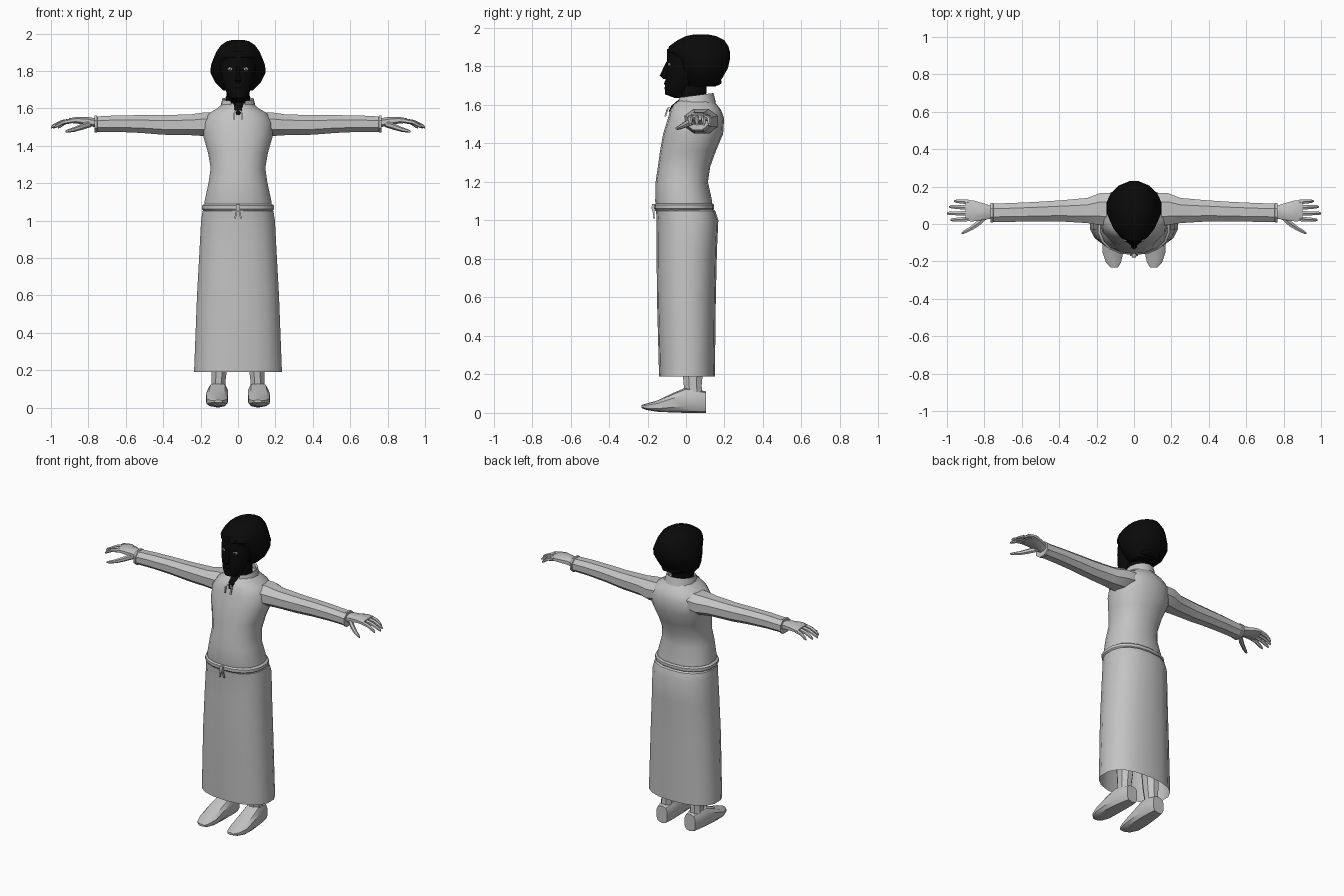
import bpy, bmesh, math
from mathutils import Vector


def material(name, v):
    m = bpy.data.materials.new(name)
    m.diffuse_color = (v, v, v, 1)
    return m


CLOTH = material("pale grey cloth", 0.55)
BLACK = material("black", 0.003)
WHITE = material("eye white", 0.6)


def finish(name, bm, mat, mirror=False, angle=32):
    bmesh.ops.recalc_face_normals(bm, faces=bm.faces)
    me = bpy.data.meshes.new(name)
    bm.to_mesh(me)
    bm.free()
    me.materials.append(mat)
    ob = bpy.data.objects.new(name, me)
    bpy.context.collection.objects.link(ob)
    bpy.ops.object.select_all(action='DESELECT')
    ob.select_set(True)
    bpy.context.view_layer.objects.active = ob
    bpy.ops.object.shade_smooth_by_angle(angle=math.radians(angle))
    if mirror:
        ob.modifiers.new("mirror", 'MIRROR').use_mirror_merge = False
    return ob


def loft(name, axis, rings, mat, n=16, power=2.0, caps=(True, True), mirror=False):
    """Skin rings (position, centre1, centre2, radius1, radius2) along an axis."""
    bm = bmesh.new()
    loops = []
    for p, c1, c2, r1, r2 in rings:
        loop = []
        for i in range(n):
            a = 2 * math.pi * (i + 0.5) / n
            c, s = math.cos(a), math.sin(a)
            u = c1 + r1 * math.copysign(abs(c) ** (2 / power), c)
            v = c2 + r2 * math.copysign(abs(s) ** (2 / power), s)
            co = {'x': (p, u, v), 'y': (u, p, v), 'z': (u, v, p)}[axis]
            loop.append(bm.verts.new(co))
        loops.append(loop)
    for a, b in zip(loops, loops[1:]):
        for i in range(n):
            j = (i + 1) % n
            bm.faces.new((a[i], a[j], b[j], b[i]))
    for use, loop in zip(caps, (loops[0], loops[-1])):
        if use:
            bm.faces.new(loop)
    return finish(name, bm, mat, mirror)


def cord(name, points, r, mat):
    """Thin square strand through a few points."""
    return loft(name, 'z', [(z, x, y, r, r) for x, y, z in points], mat, n=4)


# Skirt, hollow and open at the hem
loft("skirt", 'z', [
    (0.19, 0, 0.005, 0.238, 0.145), (0.60, 0, 0.002, 0.222, 0.153),
    (0.85, 0, 0.004, 0.208, 0.157), (1.00, 0, 0.008, 0.200, 0.160),
    (1.05, 0, -0.002, 0.192, 0.154), (1.065, 0, -0.008, 0.175, 0.14)],
    CLOTH, n=18, power=2.35, caps=(False, True))

# Blouse body, from hem to neckline
loft("blouse", 'z', [
    (1.075, 0, -0.01, 0.183, 0.146), (1.10, 0, -0.012, 0.182, 0.148),
    (1.20, 0, -0.022, 0.160, 0.136), (1.28, 0, -0.010, 0.148, 0.136),
    (1.36, 0, 0.010, 0.162, 0.145), (1.45, 0, 0.037, 0.188, 0.156),
    (1.53, 0, 0.052, 0.188, 0.146), (1.575, 0, 0.050, 0.155, 0.132),
    (1.60, 0, 0.047, 0.112, 0.115), (1.625, 0, 0.05, 0.082, 0.088)],
    CLOTH, n=18, power=2.25)

# Belt cord with hanging knot
loft("belt", 'z', [
    (1.052, 0, -0.01, 0.186, 0.148), (1.062, 0, -0.01, 0.196, 0.156),
    (1.080, 0, -0.01, 0.196, 0.156), (1.088, 0, -0.01, 0.184, 0.148)],
    CLOTH, n=18, power=2.3)
cord("belt_knot", [(0, -0.166, 1.05), (0, -0.170, 1.068), (0, -0.166, 1.085)], 0.014, CLOTH)
for s in (-1, 1):
    cord("belt_strand", [(s * 0.016, -0.166, 1.01), (s * 0.005, -0.170, 1.06)], 0.006, CLOTH)
    cord("neck_tie", [(s * 0.02, -0.108, 1.54), (s * 0.022, -0.098, 1.575),
                      (s * 0.008, -0.088, 1.59)], 0.006, CLOTH)

# Standing collar, open at the throat
bm = bmesh.new()
rows = []
for i in range(13):
    a = math.radians(-65 + 310 * i / 12)
    c, s = math.cos(a), math.sin(a)
    rows.append([bm.verts.new((r * c, 0.05 + r * 1.08 * s, z + 0.012 * s))
                 for r, z in ((0.098, 1.60), (0.086, 1.65), (0.076, 1.645), (0.076, 1.61))])
for a, b in zip(rows, rows[1:]):
    for k in range(3):
        bm.faces.new((a[k], b[k], b[k + 1], a[k + 1]))
finish("collar", bm, CLOTH)

# Sleeves and cuffs
loft("sleeve", 'x', [
    (0.10, 0.075, 1.522, 0.095, 0.060), (0.18, 0.080, 1.515, 0.092, 0.068),
    (0.25, 0.072, 1.512, 0.072, 0.060), (0.40, 0.070, 1.511, 0.060, 0.056),
    (0.52, 0.066, 1.516, 0.056, 0.051), (0.65, 0.062, 1.518, 0.054, 0.047),
    (0.765, 0.060, 1.515, 0.052, 0.044)], CLOTH, n=8, power=2.2, mirror=True)
loft("cuff", 'x', [
    (0.752, 0.060, 1.515, 0.053, 0.045), (0.755, 0.060, 1.515, 0.057, 0.049),
    (0.768, 0.060, 1.515, 0.057, 0.049)], CLOTH, n=8, power=2.2, mirror=True)

# Hands
loft("palm", 'x', [
    (0.75, 0.062, 1.520, 0.034, 0.026), (0.80, 0.066, 1.530, 0.046, 0.025),
    (0.86, 0.070, 1.537, 0.060, 0.019), (0.90, 0.072, 1.534, 0.060, 0.014)],
    CLOTH, n=8, power=2.4, mirror=True)
for y0, y1, tip in ((0.118, 0.122, 0.962), (0.088, 0.092, 0.988),
                    (0.057, 0.057, 1.0), (0.027, 0.022, 0.982)):
    mid = (0.885 + tip) / 2
    loft("finger", 'x', [
        (0.885, y0, 1.534, 0.014, 0.013), (mid, (y0 + y1) / 2, 1.526, 0.0125, 0.012),
        (tip - 0.012, y1, 1.506, 0.010, 0.010), (tip, y1, 1.498, 0.005, 0.006)],
        CLOTH, n=6, mirror=True)
loft("thumb", 'x', [
    (0.785, 0.045, 1.518, 0.018, 0.018), (0.83, 0.006, 1.503, 0.020, 0.017),
    (0.875, -0.025, 1.487, 0.014, 0.013), (0.91, -0.044, 1.479, 0.010, 0.009),
    (0.922, -0.050, 1.477, 0.005, 0.005)], CLOTH, n=6, mirror=True)

# Legs and pointed shoes
loft("leg", 'z', [
    (0.06, 0.107, 0.045, 0.040, 0.050), (0.14, 0.104, 0.035, 0.040, 0.050),
    (0.22, 0.100, 0.035, 0.046, 0.058), (0.45, 0.095, 0.03, 0.058, 0.068),
    (0.70, 0.090, 0.02, 0.070, 0.080)], CLOTH, n=8, mirror=True)
loft("shoe", 'y', [
    (0.105, 0.102, 0.056, 0.040, 0.056), (0.06, 0.104, 0.060, 0.050, 0.060),
    (0.00, 0.108, 0.066, 0.056, 0.066), (-0.07, 0.112, 0.052, 0.060, 0.050),
    (-0.15, 0.113, 0.035, 0.058, 0.029), (-0.205, 0.110, 0.032, 0.042, 0.017),
    (-0.232, 0.105, 0.033, 0.020, 0.007)], CLOTH, n=10, power=3.0, mirror=True)

# Neck filling the throat opening
loft("neck", 'z', [
    (1.565, 0, -0.01, 0.020, 0.085), (1.595, 0, 0.008, 0.050, 0.088),
    (1.63, 0, 0.034, 0.068, 0.072), (1.70, 0, 0.035, 0.062, 0.075)], BLACK, n=12)

# Face and nose
loft("face", 'z', [
    (1.635, 0, -0.020, 0.035, 0.035), (1.655, 0, -0.053, 0.048, 0.055),
    (1.685, 0, -0.045, 0.064, 0.066), (1.75, 0, -0.022, 0.086, 0.084),
    (1.82, 0, -0.005, 0.098, 0.093), (1.89, 0, 0.0, 0.090, 0.098)], BLACK, n=14)
loft("nose", 'z', [
    (1.735, 0, -0.105, 0.012, 0.012), (1.752, 0, -0.115, 0.018, 0.022),
    (1.775, 0, -0.108, 0.012, 0.018), (1.825, 0, -0.092, 0.007, 0.010)], BLACK, n=6)
loft("lips", 'z', [
    (1.698, 0, -0.100, 0.014, 0.008), (1.712, 0, -0.104, 0.024, 0.010),
    (1.728, 0, -0.100, 0.014, 0.008)], BLACK, n=6)
loft("eye", 'y', [
    (-0.080, 0.042, 1.81, 0.014, 0.009), (-0.092, 0.042, 1.81, 0.013, 0.008),
    (-0.094, 0.042, 1.81, 0.008, 0.005)], WHITE, n=8, mirror=True)
loft("pupil", 'y', [
    (-0.090, 0.042, 1.81, 0.005, 0.006), (-0.097, 0.042, 1.81, 0.004, 0.005)],
    BLACK, n=6, mirror=True)

# Hair: full cap and a nape roll
loft("hair", 'z', [
    (1.695, 0, 0.085, 0.080, 0.070), (1.735, 0, 0.090, 0.122, 0.098),
    (1.79, 0, 0.090, 0.150, 0.130), (1.83, 0, 0.085, 0.148, 0.145),
    (1.875, 0, 0.066, 0.130, 0.166), (1.905, 0, 0.066, 0.117, 0.157),
    (1.938, 0, 0.078, 0.092, 0.122), (1.958, 0, 0.078, 0.062, 0.080),
    (1.966, 0, 0.078, 0.030, 0.040)], BLACK, n=16)
loft("nape_roll", 'x', [
    (-0.07, 0.14, 1.722, 0.018, 0.012), (-0.04, 0.158, 1.72, 0.028, 0.020),
    (0.04, 0.158, 1.72, 0.028, 0.020), (0.07, 0.14, 1.722, 0.018, 0.012)], BLACK, n=8)
